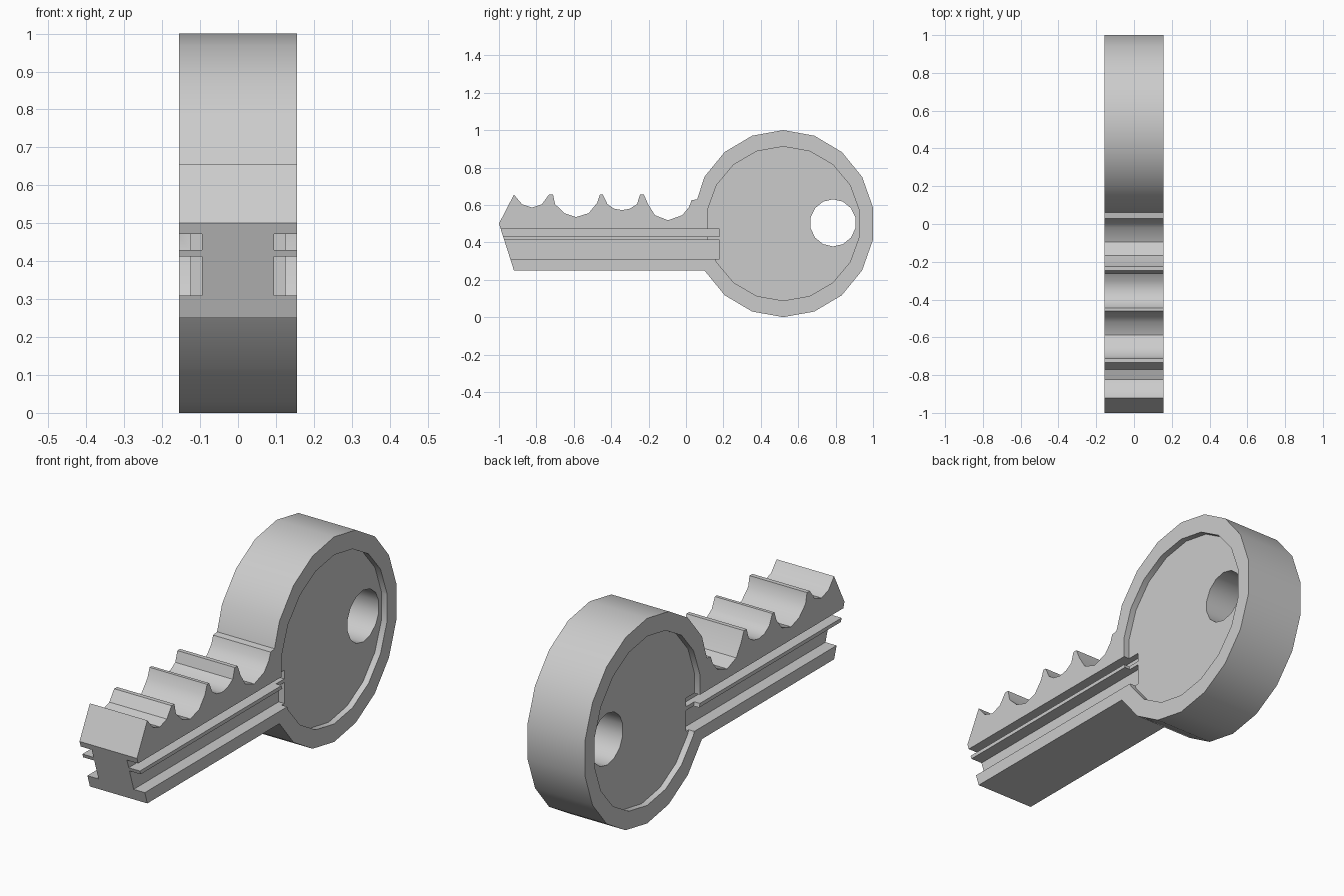
import bpy, bmesh, math

if "Cube" in bpy.data.objects:
    bpy.data.objects.remove(bpy.data.objects["Cube"])

HALF = 0.155        # half thickness of the key
FLOOR = 0.125       # recess floor, distance from the middle plane
GROOVE = 0.095      # groove floor, distance from the middle plane


def ring(cy, cz, ry, rz, n, start):
    return [(cy + ry * math.cos(math.radians(start) + 2 * math.pi * i / n),
             cz + rz * math.sin(math.radians(start) + 2 * math.pi * i / n)) for i in range(n)]


def prism(name, profile, x0, x1):
    """Extrude a (y, z) profile along x from x0 to x1."""
    bm = bmesh.new()
    face = bm.faces.new([bm.verts.new((x0, y, z)) for y, z in profile])
    ext = bmesh.ops.extrude_face_region(bm, geom=[face])
    verts = [g for g in ext["geom"] if isinstance(g, bmesh.types.BMVert)]
    bmesh.ops.translate(bm, verts=verts, vec=(x1 - x0, 0, 0))
    bmesh.ops.recalc_face_normals(bm, faces=bm.faces)
    mesh = bpy.data.meshes.new(name)
    bm.to_mesh(mesh)
    bm.free()
    obj = bpy.data.objects.new(name, mesh)
    bpy.context.collection.objects.link(obj)
    return obj


def cut(obj, cutter):
    bpy.context.view_layer.objects.active = obj
    mod = obj.modifiers.new("cut", 'BOOLEAN')
    mod.operation = 'DIFFERENCE'
    mod.solver = 'EXACT'
    mod.object = cutter
    bpy.ops.object.modifier_apply(modifier=mod.name)
    bpy.data.objects.remove(cutter)


# Toothed blade edge, tip to head
teeth = [(-1, .5), (-.92, .655), (-.877, .604), (-.823, .586), (-.77, .604), (-.733, .655),
         (-.711, .655), (-.7, .604), (-.65, .556), (-.588, .535), (-.52, .556), (-.476, .61),
         (-.46, .655), (-.444, .655), (-.42, .604), (-.385, .58), (-.342, .572), (-.3, .58),
         (-.262, .604), (-.246, .655), (-.225, .655), (-.203, .604), (-.166, .545),
         (-.096, .518), (-.02, .545), (.016, .588), (.03, .625), (.06, .63)]
# Round 18-sided head, from the upper to the lower blade joint
head = [(.52 + .487 * math.cos(math.radians(a)), .5 + .5 * math.sin(math.radians(a)))
        for a in range(150, -151, -20)]
key = prism("key", teeth + head + [(-.92, .25)], -HALF, HALF)

# Keyring hole
cut(key, prism("hole_cutter", ring(.786, .504, .123, .126, 14, 90), -.3, .3))

# Recess and two long grooves on each side
for s in (-1, 1):
    cut(key, prism("recess_cutter", ring(.52, .5, .412, .412, 18, 90), s * FLOOR, s * .3))
    for low, high in ((.31, .412), (.43, .472)):
        slot = [(-1.2, low), (.178, low), (.178, high), (-1.2, high)]
        cut(key, prism("groove_cutter", slot, s * GROOVE, s * .3))

# Smooth the curved edges, keep the creases
bpy.ops.object.select_all(action='DESELECT')
key.select_set(True)
bpy.context.view_layer.objects.active = key
bpy.ops.object.shade_smooth_by_angle(angle=math.radians(35))
